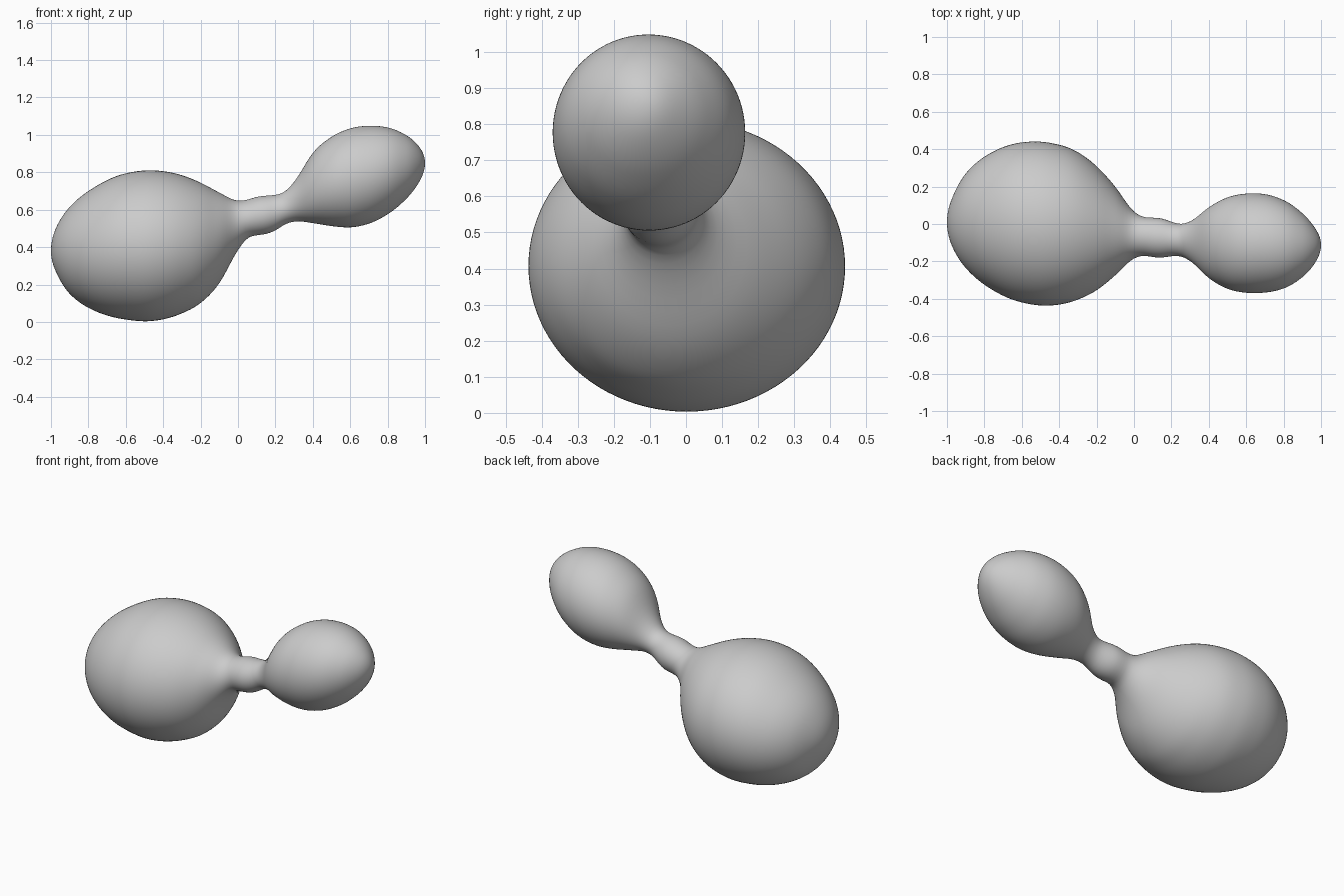
import bpy, bmesh, math

if "Cube" in bpy.data.objects:
    bpy.data.objects.remove(bpy.data.objects["Cube"])

# Body profile stations: x, z top, z bottom, y back, y front
STATIONS = [
    (-1.00, .380, .380, .010, .010),
    (-0.97, .510, .260, .145, -.125),
    (-0.90, .615, .150, .270, -.235),
    (-0.80, .700, .075, .360, -.325),
    (-0.60, .795, .012, .437, -.420),
    (-0.45, .811, .005, .435, -.437),
    (-0.30, .785, .045, .385, -.405),
    (-0.20, .745, .100, .310, -.355),
    (-0.10, .692, .205, .200, -.275),
    (0.00, .647, .385, .065, -.183),
    (0.05, .653, .450, .037, -.169),
    (0.10, .669, .463, .034, -.177),
    (0.15, .675, .470, .030, -.180),
    (0.20, .679, .488, .012, -.172),
    (0.25, .695, .522, -.001, -.172),
    (0.30, .748, .537, .013, -.197),
    (0.40, .905, .528, .090, -.290),
    (0.50, .990, .512, .143, -.347),
    (0.60, 1.035, .505, .163, -.368),
    (0.70, 1.049, .525, .160, -.367),
    (0.80, 1.040, .575, .128, -.345),
    (0.90, .998, .658, .058, -.285),
    (0.97, .935, .750, -.025, -.205),
    (1.00, .850, .850, -.110, -.110),
]
SIDES, RINGS = 96, 160

# Angle parameter keeps both ends round
T = [math.acos(-s[0]) for s in STATIONS]


def slope(k, c):
    """Slope of column c at station k (three-point estimate)."""
    if k in (0, len(T) - 1):
        j = min(k, len(T) - 2)
        return (STATIONS[j + 1][c] - STATIONS[j][c]) / (T[j + 1] - T[j])
    h0, h1 = T[k] - T[k - 1], T[k + 1] - T[k]
    d0 = (STATIONS[k][c] - STATIONS[k - 1][c]) / h0
    d1 = (STATIONS[k + 1][c] - STATIONS[k][c]) / h1
    return (d0 * h1 + d1 * h0) / (h0 + h1)


def sample(t, c):
    """Smooth Hermite interpolation of column c."""
    k = max(i for i in range(len(T) - 1) if T[i] <= t)
    h = T[k + 1] - T[k]
    u = (t - T[k]) / h
    return ((2*u**3 - 3*u**2 + 1) * STATIONS[k][c] + (u**3 - 2*u**2 + u) * h * slope(k, c)
            + (3*u**2 - 2*u**3) * STATIONS[k + 1][c] + (u**3 - u**2) * h * slope(k + 1, c))


# Lofted body: two bulbs joined by a narrow neck
bm = bmesh.new()
rings = []
for i in range(1, RINGS):
    t = math.pi * i / RINGS
    top, bottom, back, front = (sample(t, c) for c in range(1, 5))
    cy, cz, ry, rz = (back + front) / 2, (top + bottom) / 2, (back - front) / 2, (top - bottom) / 2
    rings.append([bm.verts.new((-math.cos(t),
                                cy + ry * math.cos(2 * math.pi * j / SIDES),
                                cz + rz * math.sin(2 * math.pi * j / SIDES)))
                  for j in range(SIDES)])
for a, b in zip(rings, rings[1:]):
    for j in range(SIDES):
        n = (j + 1) % SIDES
        bm.faces.new((a[j], a[n], b[n], b[j]))

# Rounded end caps
for ring, s in ((rings[0], STATIONS[0]), (rings[-1], STATIONS[-1])):
    tip = bm.verts.new((s[0], s[3], s[1]))
    for j in range(SIDES):
        bm.faces.new((ring[j], ring[(j + 1) % SIDES], tip))

bmesh.ops.recalc_face_normals(bm, faces=bm.faces)
for f in bm.faces:
    f.smooth = True
mesh = bpy.data.meshes.new("double_bulb_body")
bm.to_mesh(mesh)
bm.free()
body = bpy.data.objects.new("double_bulb_body", mesh)
bpy.context.collection.objects.link(body)

# Gentle relaxing of the loft
relax = body.modifiers.new("relax", 'SMOOTH')
relax.factor = 0.5
relax.iterations = 6
